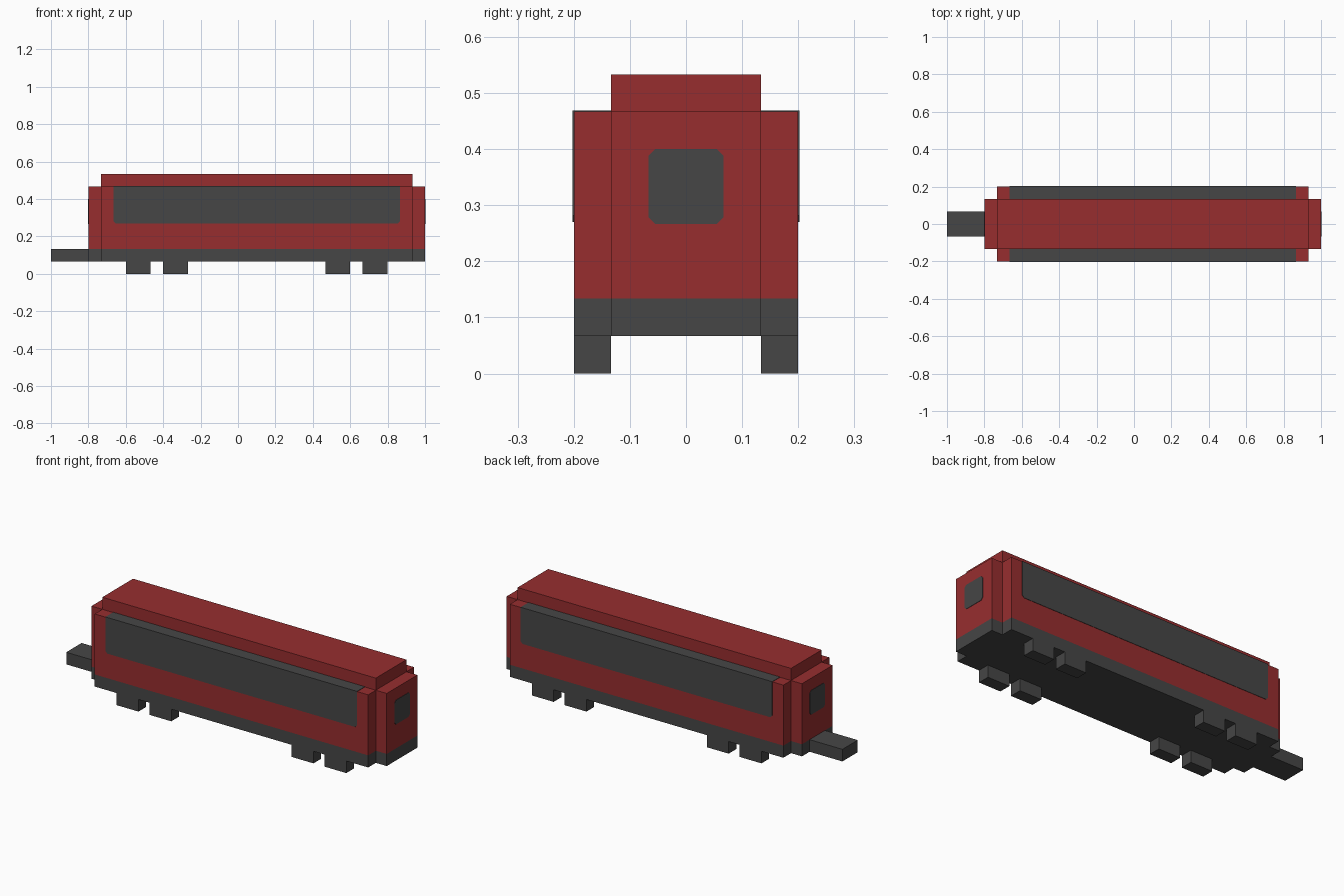
import bpy, bmesh
from mathutils import Vector

if "Cube" in bpy.data.objects:
    bpy.data.objects.remove(bpy.data.objects["Cube"])

U = 1 / 15  # the model sits on a 1/15 grid
T = 0.002   # thickness of painted plates


def material(name, color):
    m = bpy.data.materials.new(name)
    m.diffuse_color = (*color, 1)
    m.use_nodes = True
    m.node_tree.nodes["Principled BSDF"].inputs["Base Color"].default_value = m.diffuse_color
    return m


red = material("carriage red", (0.31, 0.027, 0.028))
grey = material("dark grey", (0.061, 0.061, 0.061))


def prism(name, points, push, mats, mirror=False, cut_z=None):
    """Extrude a flat outline along push; optionally colour the part below cut_z."""
    bm = bmesh.new()
    face = bm.faces.new([bm.verts.new(p) for p in points])
    new = bmesh.ops.extrude_face_region(bm, geom=[face], use_keep_orig=True)["geom"]
    bmesh.ops.translate(bm, vec=Vector(push),
                        verts=[v for v in new if isinstance(v, bmesh.types.BMVert)])
    if cut_z is not None:
        bmesh.ops.bisect_plane(bm, geom=bm.verts[:] + bm.edges[:] + bm.faces[:],
                               plane_co=(0, 0, cut_z), plane_no=(0, 0, 1))
        for f in bm.faces:
            f.material_index = int(f.calc_center_median().z < cut_z)
    bmesh.ops.recalc_face_normals(bm, faces=bm.faces[:])
    mesh = bpy.data.meshes.new(name)
    bm.to_mesh(mesh)
    bm.free()
    for m in mats:
        mesh.materials.append(m)
    ob = bpy.data.objects.new(name, mesh)
    bpy.context.collection.objects.link(ob)
    if mirror:
        mod = ob.modifiers.new("mirror", 'MIRROR')
        mod.use_axis = (False, True, False)
    return ob


def box(name, x, y, z, mat, mirror=False):
    pts = [(x[0], y[0], z[0]), (x[1], y[0], z[0]), (x[1], y[1], z[0]), (x[0], y[1], z[0])]
    return prism(name, pts, (0, 0, z[1] - z[0]), [mat], mirror)


# Body with notched corners, chassis band in grey
x0, x1, x2, x3 = -12 * U, -11 * U, 14 * U, 15 * U
a, b = 2 * U, 3 * U
plan = [(x0, -a), (x1, -a), (x1, -b), (x2, -b), (x2, -a), (x3, -a),
        (x3, a), (x2, a), (x2, b), (x1, b), (x1, a), (x0, a)]
prism("carriage_body", [(x, y, U) for x, y in plan], (0, 0, 6 * U), [red, grey], cut_z=2 * U)

# Raised roof
box("roof", (x1, x2), (-a, a), (7 * U, 8 * U), red)

# Coupling bar
box("coupling_bar", (-1, x0), (-U, U), (U, 2 * U), grey)

# Wheel blocks, mirrored to both sides
for i, x in enumerate((-9, -6, 7, 10)):
    box(f"wheel_block_{i + 1}", (x * U, (x + 2) * U), (-b, -a), (0, U), grey, True)

# Side windows with clipped lower corners, wrapping onto the shoulder
c = 0.012
l, r, lo, hi = -10 * U, 13 * U, 4 * U + 0.003, 7 * U
side = [(l + c, lo), (r - c, lo), (r, lo + c), (r, hi + T), (l, hi + T), (l, lo + c)]
prism("side_window", [(x, -b, z) for x, z in side], (0, -T, 0), [grey], True)
box("shoulder_window", (l, r), (-b, -a), (hi, hi + T), grey, True)

# End windows with clipped corners
lo, hi = 4 * U, 6 * U
octagon = [(-U + c, lo), (U - c, lo), (U, lo + c), (U, hi - c),
           (U - c, hi), (-U + c, hi), (-U, hi - c), (-U, lo + c)]
for name, x, push in (("front_end_window", x3 - T, T), ("rear_end_window", x0 + T, -T)):
    prism(name, [(x, y, z) for y, z in octagon], (2 * push, 0, 0), [grey])
